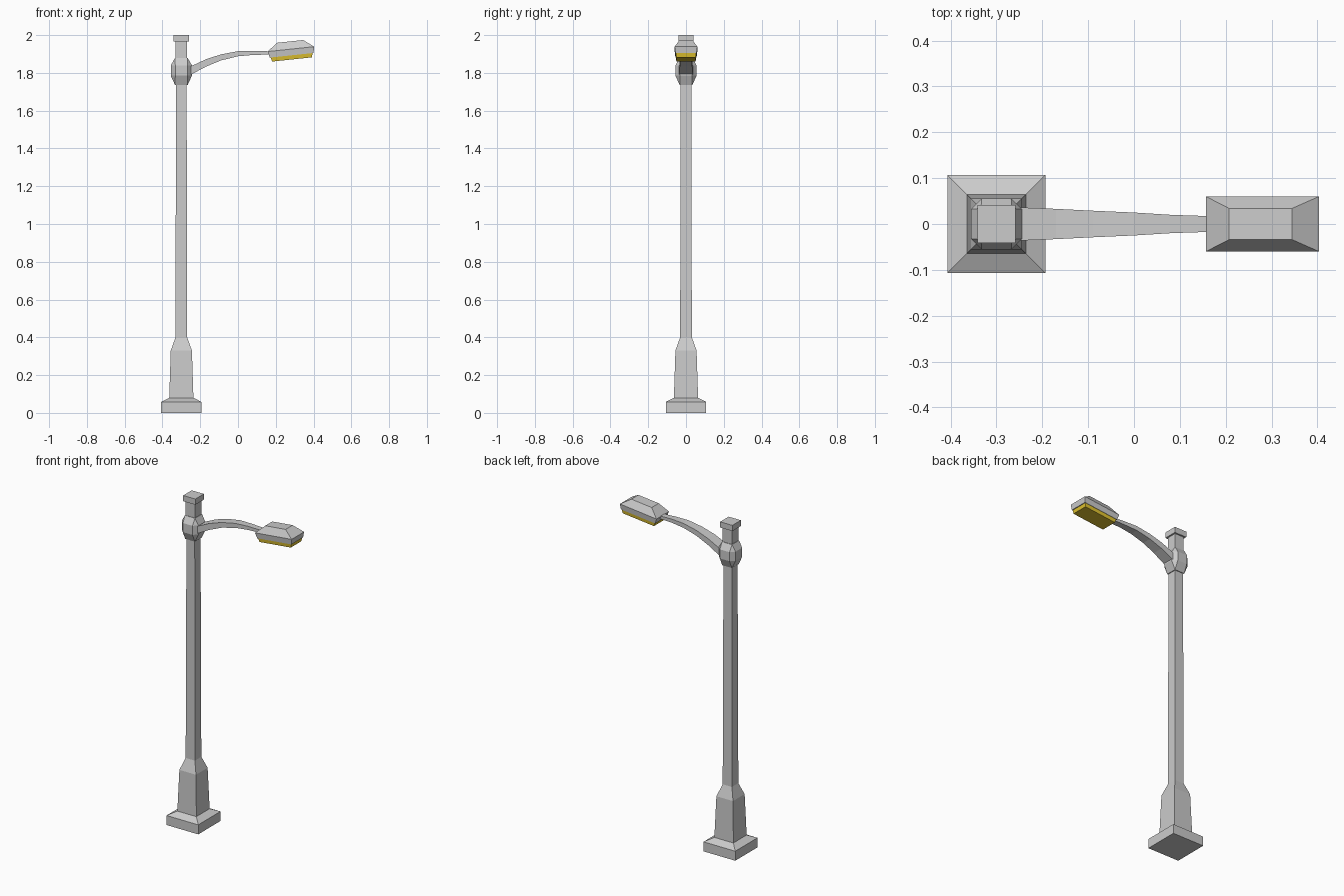
import bpy, bmesh, math
from mathutils import Matrix, Vector

if "Cube" in bpy.data.objects:
    bpy.data.objects.remove(bpy.data.objects["Cube"])

POLE_X = -0.3


def loft(name, rings, matrix=Matrix(), color=None):
    """Skin a stack of equally sized point rings and cap both ends."""
    bm = bmesh.new()
    loops = [[bm.verts.new(p) for p in ring] for ring in rings]
    n = len(loops[0])
    for a, b in zip(loops, loops[1:]):
        for i in range(n):
            j = (i + 1) % n
            bm.faces.new((a[i], a[j], b[j], b[i]))
    bm.faces.new(loops[0][::-1])
    bm.faces.new(loops[-1])
    bmesh.ops.remove_doubles(bm, verts=bm.verts, dist=1e-5)
    bmesh.ops.recalc_face_normals(bm, faces=bm.faces)
    mesh = bpy.data.meshes.new(name)
    bm.to_mesh(mesh)
    bm.free()
    mesh.transform(matrix)
    obj = bpy.data.objects.new(name, mesh)
    bpy.context.collection.objects.link(obj)
    if color:
        mat = bpy.data.materials.new(name)
        mat.diffuse_color = color
        mat.use_nodes = True
        mat.node_tree.nodes["Principled BSDF"].inputs["Base Color"].default_value = mat.diffuse_color
        mesh.materials.append(mat)
    return obj


def rect(hx, hy, z):
    return [Vector((sx * hx, sy * hy, z)) for sx, sy in ((-1, -1), (1, -1), (1, 1), (-1, 1))]


def octagon(h, c, z):
    """Chamfered square: half size h, flat half length c."""
    return [Vector((x, y, z)) for x, y in
            ((-c, -h), (c, -h), (h, -c), (h, c), (c, h), (-c, h), (-h, c), (-h, -c))]


at_pole = Matrix.Translation((POLE_X, 0, 0))

# Foot, flared pedestal and slender square pole in one profile
loft("pole", [rect(h, h, z) for h, z in (
    (0.107, 0), (0.107, 0.058), (0.064, 0.08), (0.056, 0.33),
    (0.031, 0.40), (0.028, 1.75))], at_pole)

# Chamfered collar that holds the arm
loft("collar", [octagon(h, c, z) for h, c, z in (
    (0.033, 0.033, 1.735), (0.056, 0.032, 1.785),
    (0.056, 0.032, 1.84), (0.034, 0.034, 1.878))], at_pole)

# Short post above the collar and its cap
loft("top_post", [rect(0.031, 0.031, z) for z in (1.86, 1.97)], at_pole)
loft("top_cap", [rect(0.041, 0.041, z) for z in (1.965, 2.0)], at_pole)

# Curved tapering arm: x, underside z, top z, half width
arm = ((-0.28, 1.775, 1.82, 0.038), (-0.245, 1.793, 1.837, 0.036),
       (-0.17, 1.833, 1.872, 0.033), (-0.09, 1.866, 1.898, 0.029),
       (0.0, 1.888, 1.915, 0.025), (0.08, 1.895, 1.917, 0.020),
       (0.20, 1.898, 1.913, 0.016))
loft("arm", [[Vector(p) for p in ((x, -w, lo), (x, w, lo), (x, w, hi), (x, -w, hi))]
             for x, lo, hi, w in arm])

# Tilted lamp head with its glowing panel
tilt = Matrix.Translation((0.283, 0, 1.90)) @ Matrix.Rotation(math.radians(-6), 4, 'Y')
loft("lamp_head", [rect(*r) for r in (
    (0.116, 0.056, -0.007), (0.124, 0.06, 0.026), (0.069, 0.034, 0.067))], tilt)
loft("lamp_panel", [rect(*r) for r in (
    (0.106, 0.051, -0.029), (0.112, 0.054, -0.005))], tilt, (0.75, 0.55, 0.03, 1))
